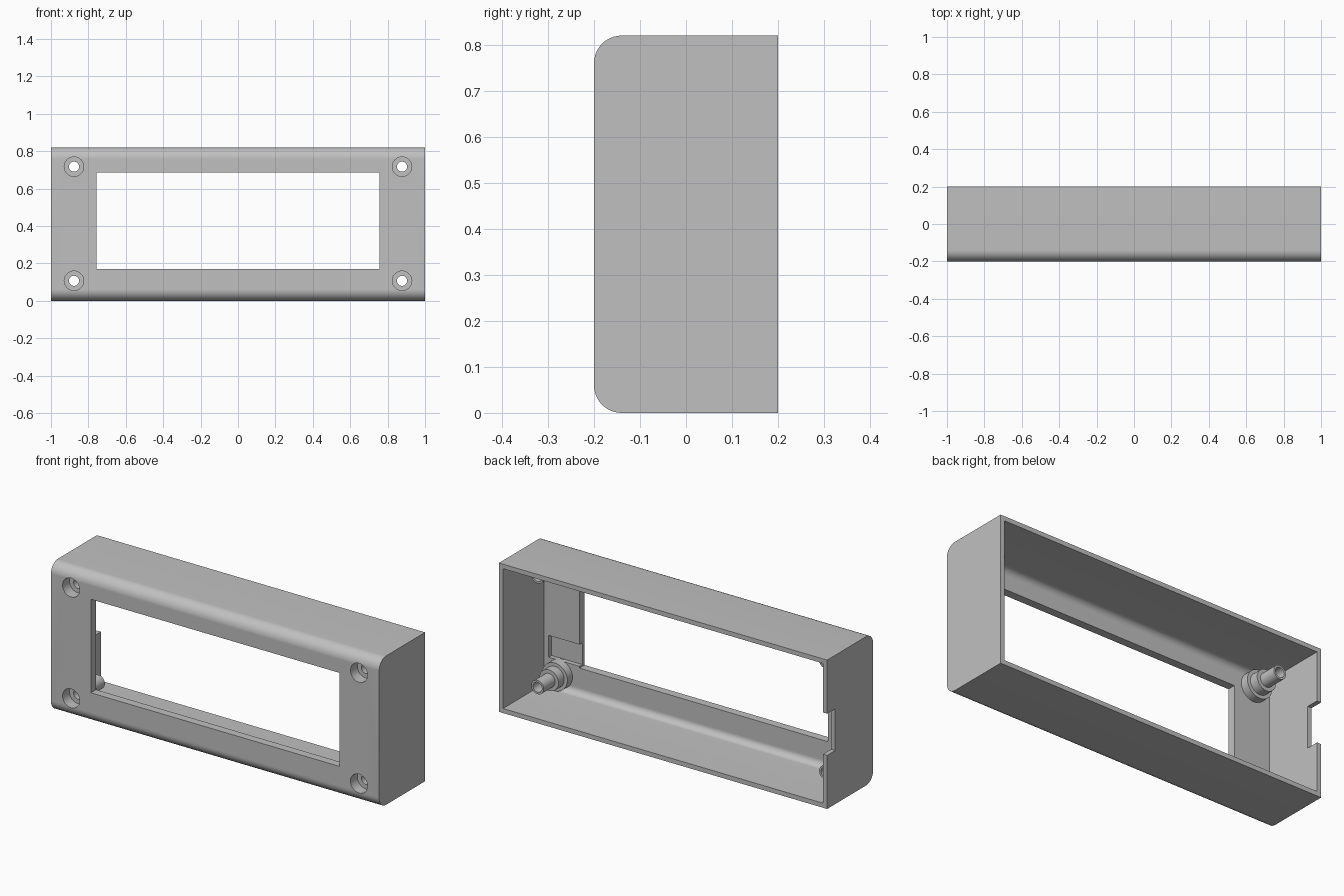
import bpy, bmesh, math

cube = bpy.data.objects.get("Cube")
if cube:
    bpy.data.objects.remove(cube, do_unlink=True)

grey = bpy.data.materials.new("plain_grey")
grey.use_nodes = True
grey.diffuse_color = (0.53, 0.53, 0.53, 1)
grey.node_tree.nodes["Principled BSDF"].inputs["Base Color"].default_value = grey.diffuse_color

HEIGHT, FRONT, BACK = 0.82, -0.2, 0.2
WALL, PANEL, ROUND = 0.025, 0.045, 0.06
SCREW_X, SCREW_Z = 0.877, (0.107, 0.717)


def finish(name, bm):
    bmesh.ops.recalc_face_normals(bm, faces=bm.faces)
    mesh = bpy.data.meshes.new(name)
    bm.to_mesh(mesh)
    bm.free()
    mesh.materials.append(grey)
    obj = bpy.data.objects.new(name, mesh)
    bpy.context.collection.objects.link(obj)
    return obj


def rounded_block(name, half_x, front, back, low, high, radius):
    """Side profile with rounded front corners, extruded along x."""
    points = [(back, low), (back, high)]
    for centre_z, start in ((high - radius, 90), (low + radius, 180)):
        for i in range(13):
            a = math.radians(start + i * 7.5)
            points.append((front + radius + radius * math.cos(a), centre_z + radius * math.sin(a)))
    bm = bmesh.new()
    face = bm.faces.new([bm.verts.new((-half_x, y, z)) for y, z in points])
    side = bmesh.ops.extrude_face_region(bm, geom=[face])
    verts = [v for v in side["geom"] if isinstance(v, bmesh.types.BMVert)]
    bmesh.ops.translate(bm, verts=verts, vec=(2 * half_x, 0, 0))
    return finish(name, bm)


def box(name, low, high):
    bm = bmesh.new()
    bmesh.ops.create_cube(bm, size=1)
    for v in bm.verts:
        v.co = [(a + b) / 2 + c * (b - a) for a, b, c in zip(low, high, v.co)]
    return finish(name, bm)


def turned(name, x, z, profile, segments=40):
    """Solid of revolution about the y axis from (radius, y) pairs."""
    bm = bmesh.new()
    rings = []
    for r, y in profile:
        angles = [2 * math.pi * i / segments for i in range(segments)]
        rings.append([bm.verts.new((x + r * math.cos(a), y, z + r * math.sin(a))) for a in angles])
    for a, b in zip(rings, rings[1:]):
        for i in range(segments):
            j = (i + 1) % segments
            bm.faces.new((a[i], a[j], b[j], b[i]))
    bm.faces.new(rings[0])
    bm.faces.new(rings[-1])
    return finish(name, bm)


def boolean(target, tool, operation):
    mod = target.modifiers.new(operation.lower(), 'BOOLEAN')
    mod.operation = operation
    mod.solver = 'EXACT'
    mod.object = tool
    bpy.context.view_layer.objects.active = target
    bpy.ops.object.modifier_apply(modifier=mod.name)
    bpy.data.objects.remove(tool, do_unlink=True)


# Outer shell hollowed from behind
case = rounded_block("bezel_case", 1.0, FRONT, BACK, 0, HEIGHT, ROUND)
cavity = rounded_block("cavity", 1 - WALL, FRONT + PANEL, BACK + 0.1, WALL, HEIGHT - WALL, ROUND - WALL)
boolean(case, cavity, 'DIFFERENCE')

# Display window, cable notch in the right wall, shallow pocket beside the window
boolean(case, box("window", (-0.757, -0.3, 0.17), (0.757, 0, 0.685)), 'DIFFERENCE')
boolean(case, box("notch", (-1.1, 0.13, 0.295), (-0.9, 0.3, 0.525)), 'DIFFERENCE')
boolean(case, box("pocket", (0.7, -0.18, 0.18), (0.945, 0, 0.30)), 'DIFFERENCE')

# Stepped screw posts with counterbored through holes
post = [(0.077, -0.17), (0.077, -0.11), (0.058, -0.11), (0.058, -0.06), (0.038, -0.06), (0.038, 0.04)]
bore = [(0.052, -0.3), (0.052, -0.14), (0.027, -0.14), (0.027, 0.1)]
for x in (-SCREW_X, SCREW_X):
    for z in SCREW_Z:
        boolean(case, turned("post", x, z, post), 'UNION')
        boolean(case, turned("bore", x, z, bore), 'DIFFERENCE')

# Smooth rounded areas, keep hard edges
bpy.ops.object.select_all(action='DESELECT')
case.select_set(True)
bpy.context.view_layer.objects.active = case
bpy.ops.object.shade_smooth_by_angle(angle=math.radians(30))
